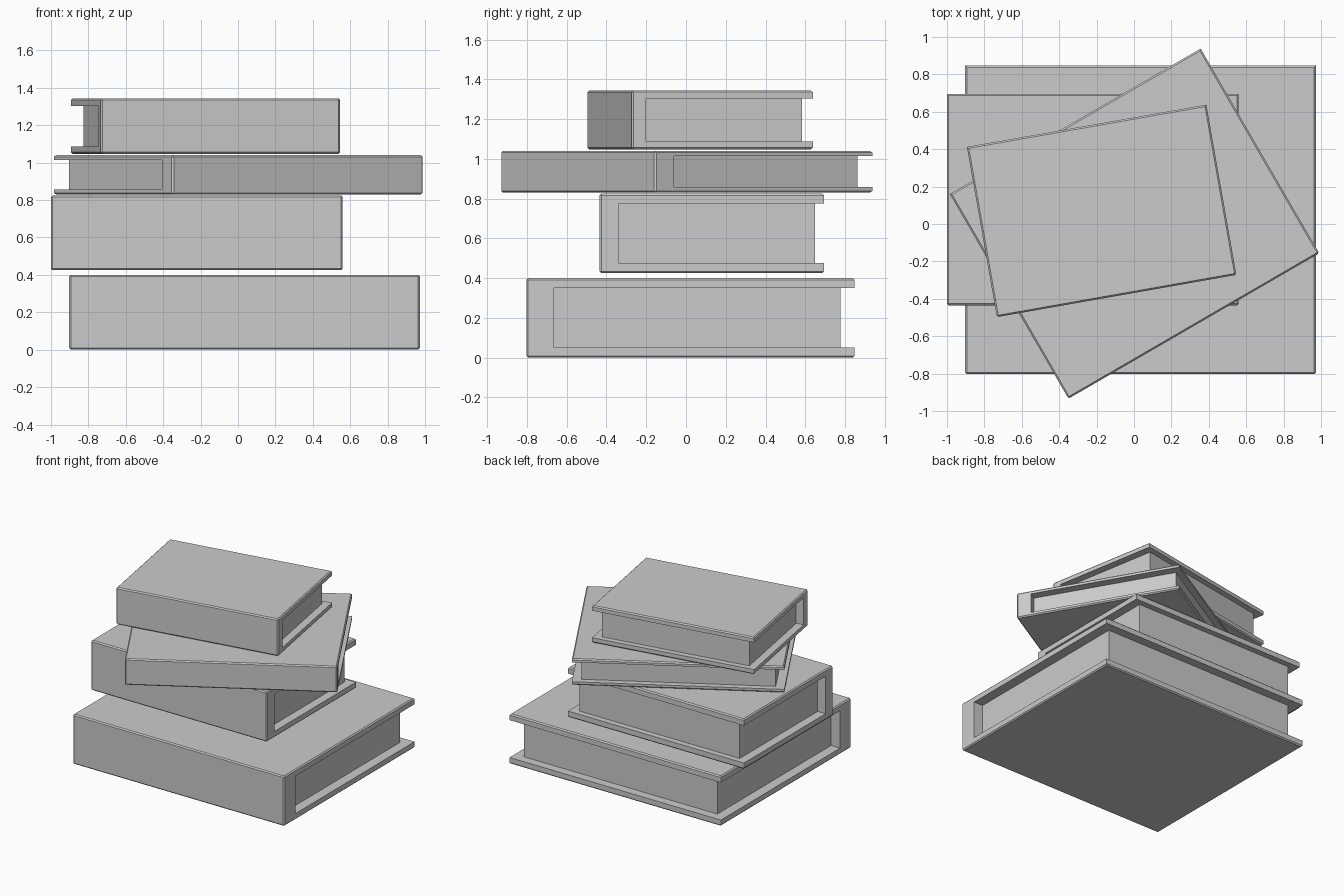
import bpy, bmesh
from math import radians
from mathutils import Matrix

cube = bpy.data.objects.get("Cube")
if cube:
    bpy.data.objects.remove(cube, do_unlink=True)

grey = bpy.data.materials.new("plain grey")
grey.use_nodes = True
grey.diffuse_color = (0.6, 0.6, 0.6, 1)
grey.node_tree.nodes["Principled BSDF"].inputs["Base Color"].default_value = (0.6, 0.6, 0.6, 1)


def add_object(name, bm, place):
    bmesh.ops.recalc_face_normals(bm, faces=bm.faces)
    mesh = bpy.data.meshes.new(name)
    bm.to_mesh(mesh)
    bm.free()
    mesh.materials.append(grey)
    obj = bpy.data.objects.new(name, mesh)
    obj.matrix_world = place
    bpy.context.collection.objects.link(obj)


def book(name, centre, size, base, turn, board, spine, side_gap, back_gap):
    """Cover with its spine towards -y, wrapped around a recessed page block."""
    w, d, h = size
    place = Matrix.Translation((*centre, base)) @ Matrix.Rotation(radians(turn), 4, "Z")
    front, back, inner = -d / 2, d / 2, -d / 2 + spine

    # Cover: C-shaped profile extruded across the width
    bm = bmesh.new()
    profile = [(front, 0), (back, 0), (back, board), (inner, board),
               (inner, h - board), (back, h - board), (back, h), (front, h)]
    face = bm.faces.new([bm.verts.new((-w / 2, y, z)) for y, z in profile])
    grown = bmesh.ops.extrude_face_region(bm, geom=[face])["geom"]
    bmesh.ops.translate(bm, vec=(w, 0, 0),
                        verts=[v for v in grown if isinstance(v, bmesh.types.BMVert)])
    bmesh.ops.recalc_face_normals(bm, faces=bm.faces)

    # Chamfer the outside edges only
    outer = [e for e in bm.edges
             if all(min(v.co.z, h - v.co.z) < 1e-4 for v in e.verts)]
    bmesh.ops.bevel(bm, geom=outer, offset=0.009, offset_type="OFFSET",
                    segments=1, affect="EDGES", profile=0.5)
    add_object(name + "_cover", bm, place)

    # Page block, touching the boards and the spine
    bm = bmesh.new()
    depth = d - spine - back_gap
    middle = Matrix.Translation((0, inner + depth / 2, h / 2))
    bmesh.ops.create_cube(bm, size=1, matrix=middle @ Matrix.Diagonal(
        (w - 2 * side_gap, depth, h - 2 * board, 1)))
    add_object(name + "_pages", bm, place)


# Stack from the bottom up
book("bottom_book", (0.035, 0.022), (1.875, 1.65, 0.40), 0.0, 0, 0.05, 0.14, 0.08, 0.07)
book("second_book", (-0.22, 0.13), (1.56, 1.13, 0.40), 0.425, 0, 0.05, 0.095, 0.07, 0.047)
book("thin_book", (0.003, 0.002), (1.55, 1.265, 0.21), 0.83, 30.1, 0.027, 0.11, 0.067, 0.048)
book("top_book", (-0.173, 0.07), (1.30, 0.924, 0.297), 1.047, 10, 0.04, 0.073, 0.06, 0.045)
